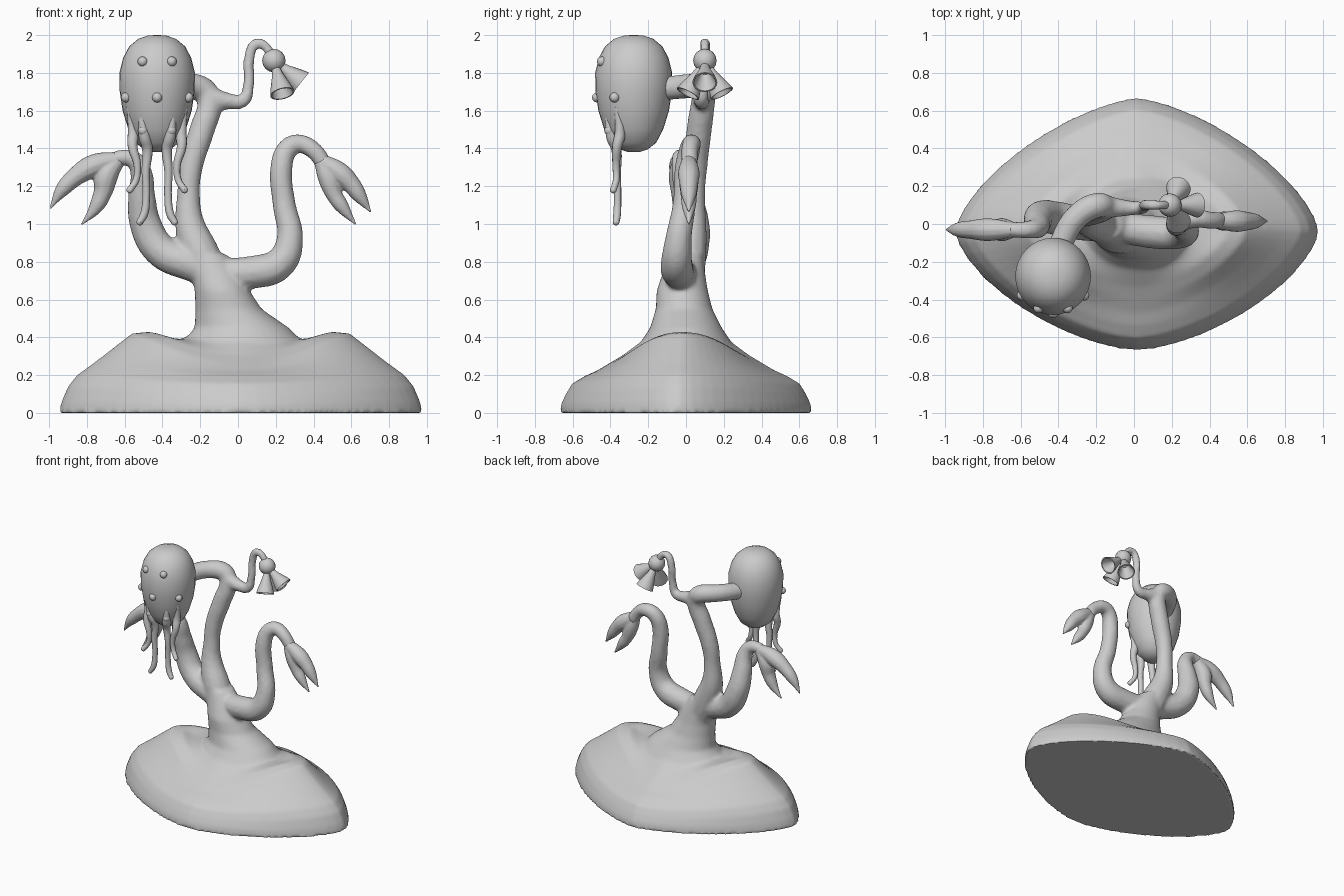
import bpy, bmesh, math
from mathutils import Vector

cube = bpy.data.objects.get("Cube")
if cube:
    bpy.data.objects.remove(cube, do_unlink=True)

grey = bpy.data.materials.new("plain_grey")
grey.use_nodes = True
grey.diffuse_color = (0.6, 0.6, 0.6, 1)
grey.node_tree.nodes["Principled BSDF"].inputs["Base Color"].default_value = (0.6, 0.6, 0.6, 1)


def select_only(objs):
    bpy.ops.object.select_all(action='DESELECT')
    for o in objs:
        o.select_set(True)
    bpy.context.view_layer.objects.active = objs[0]


def finish(obj, angle=50):
    obj.data.materials.clear()
    obj.data.materials.append(grey)
    select_only([obj])
    bpy.ops.object.shade_smooth_by_angle(angle=math.radians(angle))
    return obj


def loft(name, rings, caps=True):
    """Skin a stack of equal-length point rings."""
    bm = bmesh.new()
    rows = [[bm.verts.new(p) for p in ring] for ring in rings]
    n = len(rows[0])
    for a, b in zip(rows, rows[1:]):
        for i in range(n):
            j = (i + 1) % n
            bm.faces.new((a[i], a[j], b[j], b[i]))
    if caps:
        bm.faces.new(rows[0][::-1])
        bm.faces.new(rows[-1])
    bmesh.ops.recalc_face_normals(bm, faces=bm.faces)
    mesh = bpy.data.meshes.new(name)
    bm.to_mesh(mesh)
    bm.free()
    obj = bpy.data.objects.new(name, mesh)
    bpy.context.collection.objects.link(obj)
    return finish(obj)


def oval(cx, cy, z, rx, ry, n=32):
    return [(cx + rx * math.cos(2 * math.pi * i / n), cy + ry * math.sin(2 * math.pi * i / n), z)
            for i in range(n)]


def tube(name, pts, sides=4):
    """Tapered tube through (x, y, z, radius) points."""
    cu = bpy.data.curves.new(name, 'CURVE')
    cu.dimensions = '3D'
    cu.bevel_depth = 1
    cu.bevel_resolution = sides
    cu.use_fill_caps = True
    cu.resolution_u = 6
    sp = cu.splines.new('BEZIER')
    sp.radius_interpolation = 'CARDINAL'
    sp.bezier_points.add(len(pts) - 1)
    for bp, (x, y, z, r) in zip(sp.bezier_points, pts):
        bp.co = (x, y, z)
        bp.radius = r
        bp.handle_left_type = bp.handle_right_type = 'AUTO'
    obj = bpy.data.objects.new(name, cu)
    bpy.context.collection.objects.link(obj)
    select_only([obj])
    bpy.ops.object.convert(target='MESH')
    return finish(bpy.context.object)


def ball(name, loc, r, seg=16):
    bpy.ops.mesh.primitive_uv_sphere_add(segments=seg, ring_count=seg // 2, radius=r, location=loc)
    bpy.context.object.name = name
    return finish(bpy.context.object)


def fuse(name, objs, voxel, passes):
    """Merge overlapping parts into one soft skin."""
    select_only(objs)
    bpy.ops.object.join()
    obj = bpy.context.object
    obj.name = name
    rm = obj.modifiers.new("Remesh", 'REMESH')
    rm.mode = 'VOXEL'
    rm.voxel_size = voxel
    sm = obj.modifiers.new("Smooth", 'SMOOTH')
    sm.iterations = passes
    for m in ("Remesh", "Smooth"):
        bpy.ops.object.modifier_apply(modifier=m)
    return finish(obj)


# Mound: diamond outline, with a hump at each end of the long axis
# (fraction of outline, height along x, height along y)
mound_profile = [(1, 0, 0), (.985, .06, .05), (.95, .14, .10), (.9, .2, .155), (.8, .27, .195),
                 (.7, .345, .225), (.6, .42, .265), (.5, .43, .305), (.42, .4, .345),
                 (.34, .39, .385), (.24, .42, .43), (.1, .45, .45)]
rings = []
for t, hx, hy in mound_profile:
    ring = []
    for i in range(64):
        a = 2 * math.pi * i / 64
        c, s = math.cos(a), math.sin(a)
        k = (abs(c) ** 1.5 + abs(s) ** 1.5) ** (-1 / 1.5) * t
        x, w = .965 * k * c, c * c
        ring.append((.015 + x, .67 * k * s - .04 * abs(x), hx * w + hy * (1 - w)))
    rings.append(ring)
mound = loft("mound", rings)

# Trunk flaring out of the mound
trunk = loft("trunk", [oval(*r) for r in (
    (.03, 0, .33, .36, .27), (.02, 0, .45, .25, .19), (-.05, -.01, .55, .175, .15),
    (-.085, -.02, .65, .145, .135), (-.12, -.01, .75, .13, .11), (-.16, 0, .84, .1, .09))])

# Stem, neck, stalk and both arms
stem = tube("stem", [(-.1, -.01, .62, .1), (-.2, .01, .85, .1), (-.255, .03, 1, .08),
                     (-.262, .04, 1.15, .062), (-.25, .05, 1.3, .064), (-.19, .07, 1.5, .068),
                     (-.15, .09, 1.64, .065), (-.17, .1, 1.71, .062)])
neck = tube("neck", [(-.13, .09, 1.66, .055), (-.19, .1, 1.715, .068), (-.3, .04, 1.73, .066),
                     (-.38, -.09, 1.72, .064), (-.42, -.2, 1.71, .06)])
stalk = tube("stalk", [(-.15, .09, 1.67, .06), (-.05, .085, 1.65, .045), (.03, .085, 1.655, .036),
                       (.056, .09, 1.74, .03), (.06, .1, 1.88, .029), (.095, .1, 1.955, .028),
                       (.14, .1, 1.945, .026), (.18, .1, 1.88, .026)])
left_arm = tube("left_arm", [(-.12, -.01, .74, .08), (.08, -.04, .745, .088), (.22, -.05, .79, .085),
                             (.275, -.04, .92, .071), (.245, -.01, 1.1, .062), (.23, 0, 1.3, .06),
                             (.265, .02, 1.4, .056), (.32, .03, 1.425, .051), (.4, .02, 1.39, .047),
                             (.46, .02, 1.31, .045)])
right_arm = tube("right_arm", [(-.1, -.01, .73, .08), (-.26, 0, .79, .09), (-.41, .03, .86, .09),
                               (-.49, .04, 1, .085), (-.51, .01, 1.15, .073), (-.515, -.02, 1.28, .058),
                               (-.56, -.03, 1.345, .047), (-.66, -.03, 1.345, .042)])
fuse("mound_and_limbs", [mound, trunk, stem, neck, stalk, left_arm, right_arm], .014, 5)


# Claws: two pointed prongs from one wrist, each (x, z, radius)
def claw(name, y, *prongs):
    parts = [tube(name, [(x, y, z, r) for x, z, r in p]) for p in prongs]
    fuse(name, parts, .008, 2)


claw("left_claw", .015,
     [(.44, 1.335, .04), (.53, 1.275, .057), (.595, 1.215, .05), (.65, 1.14, .036), (.705, 1.06, .006)],
     [(.44, 1.335, .04), (.475, 1.245, .052), (.51, 1.155, .044), (.56, 1.08, .034), (.625, .995, .006)])
claw("right_claw", -.03,
     [(-.63, 1.345, .04), (-.76, 1.31, .06), (-.86, 1.25, .05), (-.935, 1.175, .037), (-.995, 1.08, .006)],
     [(-.63, 1.345, .04), (-.695, 1.26, .062), (-.715, 1.17, .05), (-.755, 1.085, .036), (-.83, .995, .006)])

# Head: rounded bulb, broad above and narrow below
hx, hy = -.428, -.277
head_profile = [(1.38, .025), (1.395, .07), (1.43, .115), (1.5, .152), (1.6, .183), (1.7, .198),
                (1.8, .2), (1.88, .18), (1.94, .148), (1.98, .1), (1.997, .05), (2, .012)]
head = loft("head", [oval(hx, hy, z, r, r + .004) for z, r in head_profile])


def head_radius(z):
    for (z0, r0), (z1, r1) in zip(head_profile, head_profile[1:]):
        if z0 <= z <= z1:
            return r0 + (r1 - r0) * (z - z0) / (z1 - z0)


# Eyes on the front of the head
for z, offsets in ((1.86, (-.077, .077)), (1.67, (-.165, 0, .165)), (1.495, (-.075, .075))):
    for dx in offsets:
        ball("eye", (hx + dx, hy - math.sqrt(head_radius(z) ** 2 - dx * dx), z), .027, 12)

# Feelers hanging below the face, growing out of raised ridges
long_feeler = [(.085, -.42, 1.62, .012), (.068, -.395, 1.47, .03), (.052, -.37, 1.4, .028), (.06, -.365, 1.28, .022),
               (.058, -.362, 1.14, .02), (.07, -.365, 1.05, .021), (.092, -.37, 1.01, .018)]
short_feeler = [(.15, -.37, 1.62, .012), (.128, -.35, 1.48, .028), (.13, -.365, 1.41, .026), (.105, -.37, 1.31, .02),
                (.113, -.37, 1.23, .018), (.145, -.385, 1.18, .018)]
for side, label in ((1, "left"), (-1, "right")):
    for kind, path in (("long", long_feeler), ("short", short_feeler)):
        tube(f"{label}_{kind}_feeler", [(hx + side * dx, y, z, r) for dx, y, z, r in path], 3)
        dx, y, z, r = path[-1]
        ball(f"{label}_{kind}_feeler_tip", (hx + side * dx, y, z), r, 12)

# Bulb with three hollow bells
bulb = Vector((.19, .1, 1.865))
ball("bulb", bulb, .062)
for mouth in ((.235, .19, 1.69), (.235, .01, 1.69), (.335, .1, 1.75)):
    axis = Vector(mouth) - bulb
    turn = axis.to_track_quat('Z', 'Y')
    length = axis.length
    bell = loft("bell", [[bulb + turn @ Vector(p) for p in oval(0, 0, h * length, r, r, 20)]
                         for h, r in ((.2, .02), (.45, .031), (.8, .055), (1, .066), (1, .058), (.5, .022))])
